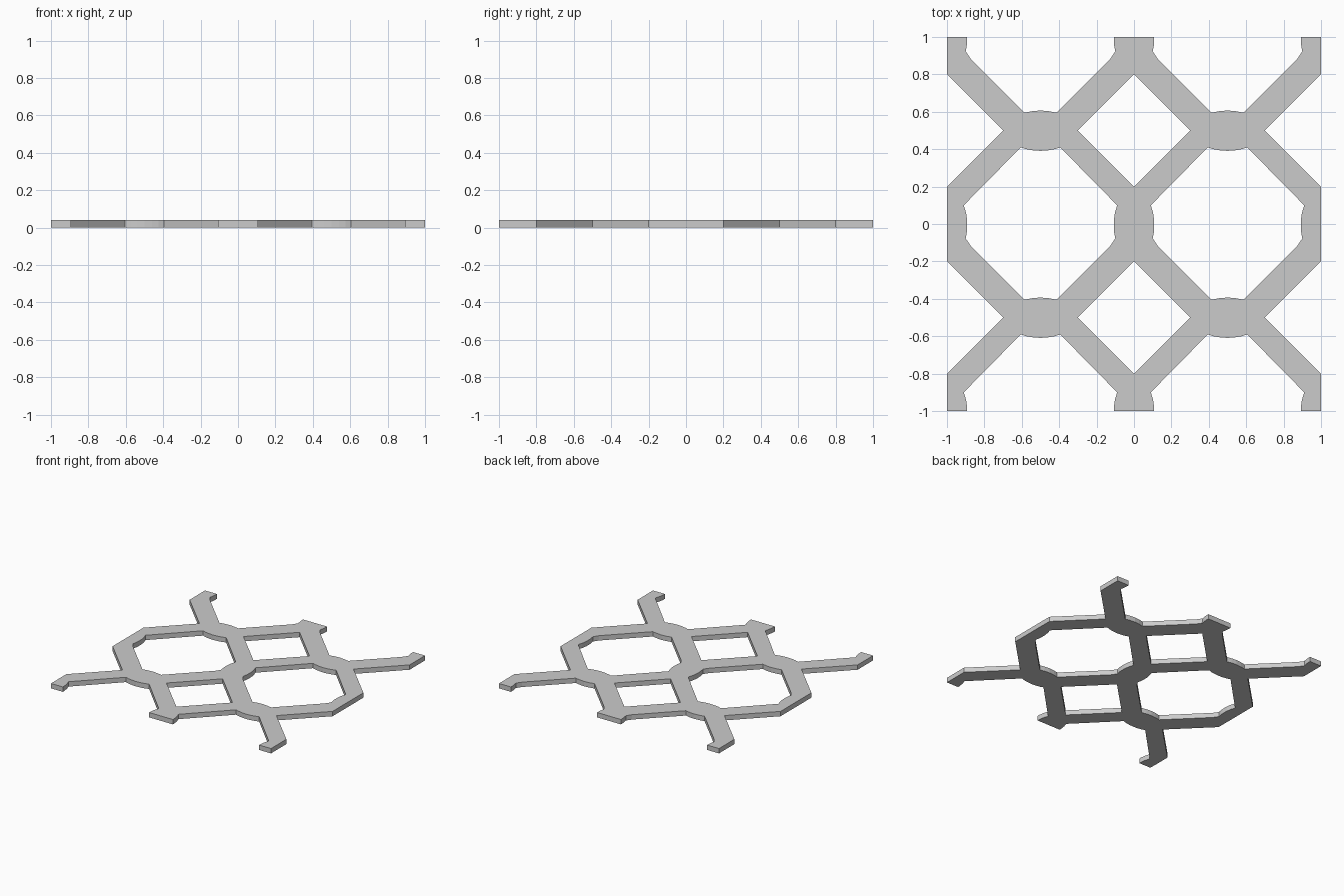
import bpy, bmesh

if "Cube" in bpy.data.objects:
    bpy.data.objects.remove(bpy.data.objects["Cube"])

T = 0.04  # plate thickness

# right half of the large opening, from top centre to bottom centre
HALF = [(0, .391), (.04, .394), (.075, .40), (.105, .41), (.41, .1),
        (.398, .06), (.392, .02), (.392, -.02), (.394, -.045), (.4, -.077),
        (.372, -.118), (.085, -.405), (.045, -.397), (0, -.393)]
OPENING = HALF + [(-x, y) for x, y in HALF[-2:0:-1]]
DIAMOND = [(0, .3), (.3, 0), (0, -.3), (-.3, 0)]


def add_prism(bm, profile, cx, cy, z0, z1):
    """Extrude a closed profile centred at cx, cy from z0 to z1."""
    face = bm.faces.new([bm.verts.new((cx + x, cy + y, z0)) for x, y in profile])
    new = bmesh.ops.extrude_face_region(bm, geom=[face])["geom"]
    tops = [v for v in new if isinstance(v, bmesh.types.BMVert)]
    bmesh.ops.translate(bm, verts=tops, vec=(0, 0, z1 - z0))


def make_object(name, bm):
    bmesh.ops.recalc_face_normals(bm, faces=bm.faces)
    mesh = bpy.data.meshes.new(name)
    bm.to_mesh(mesh)
    bm.free()
    obj = bpy.data.objects.new(name, mesh)
    bpy.context.collection.objects.link(obj)
    return obj


# solid square plate
bm = bmesh.new()
add_prism(bm, [(-1, -1), (1, -1), (1, 1), (-1, 1)], 0, 0, 0, T)
lattice = make_object("lattice_panel", bm)

# repeating openings, running past the plate edges
bm = bmesh.new()
for a in (-.5, .5):
    for b in (-1, 0, 1):
        add_prism(bm, OPENING, a, b, -.1, T + .1)
        add_prism(bm, DIAMOND, b, a, -.1, T + .1)
cutter = make_object("opening_cutter", bm)
cutter.hide_render = True

# cut the openings out of the plate
cut = lattice.modifiers.new("openings", 'BOOLEAN')
cut.operation = 'DIFFERENCE'
cut.solver = 'EXACT'
cut.object = cutter
bpy.context.view_layer.objects.active = lattice
bpy.ops.object.modifier_apply(modifier=cut.name)
bpy.data.objects.remove(cutter, do_unlink=True)
